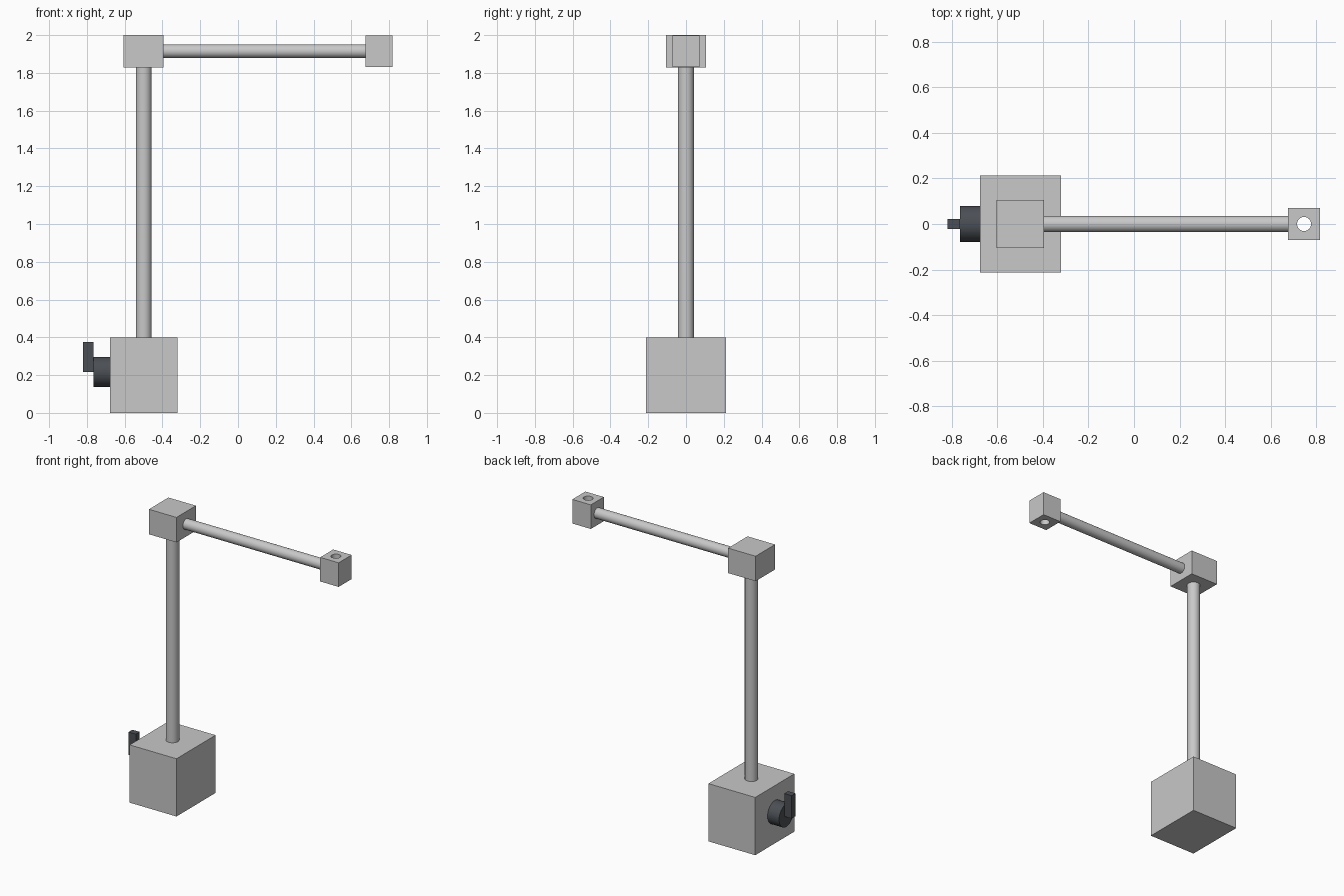
import bpy
import math
from mathutils import Vector

default = bpy.data.objects.get("Cube")
if default:
    bpy.data.objects.remove(default, do_unlink=True)


def make_material(name, colour):
    mat = bpy.data.materials.new(name)
    mat.use_nodes = True
    mat.diffuse_color = (*colour, 1)
    mat.node_tree.nodes["Principled BSDF"].inputs["Base Color"].default_value = (*colour, 1)
    return mat


metal = make_material("light grey metal", (0.58, 0.58, 0.58))
plastic = make_material("dark slate plastic", (0.07, 0.078, 0.09))


def box(name, low, high, mat):
    low, high = Vector(low), Vector(high)
    bpy.ops.mesh.primitive_cube_add(size=1, location=(low + high) / 2)
    obj = bpy.context.object
    obj.name = name
    obj.scale = high - low
    bpy.ops.object.transform_apply(location=False, rotation=False, scale=True)
    obj.data.materials.append(mat)
    return obj


def rod(name, start, end, radius, mat):
    start, end = Vector(start), Vector(end)
    axis = end - start
    bpy.ops.mesh.primitive_cylinder_add(
        vertices=32, radius=radius, depth=axis.length, location=(start + end) / 2,
        rotation=axis.to_track_quat("Z", "Y").to_euler())
    obj = bpy.context.object
    obj.name = name
    obj.data.materials.append(mat)
    bpy.ops.object.shade_smooth_by_angle(angle=math.radians(30))
    return obj


# Base block and upright column
box("base_block", (-0.677, -0.213, 0), (-0.32, 0.213, 0.398), metal)
rod("column", (-0.499, 0, 0.39), (-0.499, 0, 1.84), 0.042, metal)

# Corner block and horizontal arm
box("corner_block", (-0.605, -0.106, 1.828), (-0.395, 0.106, 2), metal)
rod("arm", (-0.4, 0, 1.915), (0.68, 0, 1.915), 0.036, metal)

# End block with a vertical through hole
end_block = box("end_block", (0.676, -0.071, 1.832), (0.817, 0.071, 1.998), metal)
cutter = rod("hole_cutter", (0.747, 0, 1.7), (0.747, 0, 2.1), 0.031, metal)
cutter.hide_render = True
cutter.hide_set(True)
hole = end_block.modifiers.new("hole", "BOOLEAN")
hole.operation = "DIFFERENCE"
hole.solver = "EXACT"
hole.object = cutter

# Knob and its lever on the side of the base
rod("knob", (-0.67, 0, 0.217), (-0.765, 0, 0.217), 0.079, plastic)
box("knob_lever", (-0.82, -0.021, 0.217), (-0.764, 0.021, 0.375), plastic)
